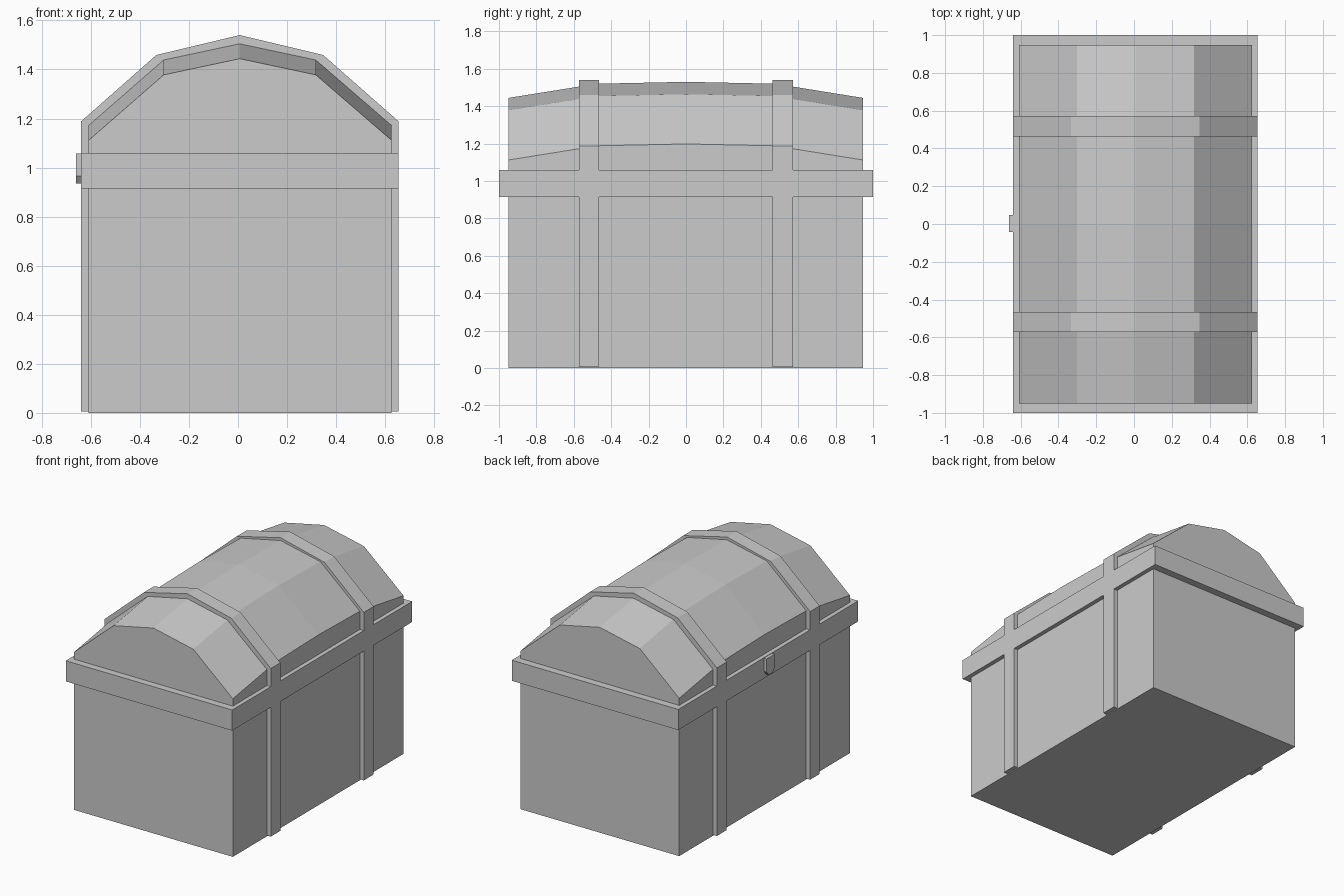
import bpy, bmesh

old = bpy.data.objects.get("Cube")
if old:
    bpy.data.objects.remove(old, do_unlink=True)

# Single grey finish
GREY = (0.6, 0.6, 0.6, 1)
mat = bpy.data.materials.new("plain grey")
mat.diffuse_color = GREY
mat.use_nodes = True
mat.node_tree.nodes["Principled BSDF"].inputs["Base Color"].default_value = GREY


def loft(name, rings):
    """Bridge matching closed rings and cap both ends."""
    bm = bmesh.new()
    loops = [[bm.verts.new(p) for p in ring] for ring in rings]
    n = len(loops[0])
    for a, b in zip(loops, loops[1:]):
        for i in range(n):
            j = (i + 1) % n
            bm.faces.new((a[i], a[j], b[j], b[i]))
    bm.faces.new(loops[0])
    bm.faces.new(loops[-1])
    bmesh.ops.recalc_face_normals(bm, faces=bm.faces)
    mesh = bpy.data.meshes.new(name)
    bm.to_mesh(mesh)
    bm.free()
    mesh.materials.append(mat)
    obj = bpy.data.objects.new(name, mesh)
    bpy.context.collection.objects.link(obj)
    return obj


def box(name, x0, x1, y0, y1, z0, z1):
    outline = ((x0, y0), (x1, y0), (x1, y1), (x0, y1))
    return loft(name, [[(x, y, z) for x, y in outline] for z in (z0, z1)])


def arch(name, profile, base, stations):
    """Sweep an arched x-z profile along y, lifting it at each (y, lift)."""
    rings = []
    for y, lift in stations:
        ring = [(x, y, z + lift) for x, z in profile]
        rings.append([(profile[0][0], y, base)] + ring + [(profile[-1][0], y, base)])
    return loft(name, rings)


# Chest base and the two halves of the rim
box("chest_base", -0.61, 0.625, -0.95, 0.947, 0.0, 0.98)
box("base_rim", -0.64, 0.655, -1.0, 1.0, 0.915, 1.0)
box("lid_rim", -0.64, 0.655, -1.0, 1.0, 1.0, 1.06)

# Faceted lid, bowed upward in the middle of its length
lid_profile = [(-0.61, 1.11), (-0.303, 1.378), (0.007, 1.444), (0.317, 1.378), (0.625, 1.112)]
arch("lid", lid_profile, 1.02,
     [(-0.95, 0), (-0.475, 0.076), (0, 0.086), (0.475, 0.076), (0.947, 0)])

# Bands around the base and over the lid
band_profile = [(-0.64, 1.188), (-0.333, 1.459), (0.007, 1.54), (0.347, 1.459), (0.655, 1.188)]
for side, y0, y1 in (("front", -0.571, -0.465), ("back", 0.462, 0.571)):
    box(f"{side}_base_band", -0.64, 0.655, y0, y1, 0.006, 0.915)
    arch(f"{side}_lid_band", band_profile, 1.06, [(y0, 0), (y1, 0)])

# Latch plate with a tapered lower end
latch = [(-0.042, 1.057), (0.048, 1.057), (0.048, 0.965), (0.025, 0.935), (-0.019, 0.935), (-0.042, 0.965)]
loft("latch", [[(x, y, z) for y, z in latch] for x in (-0.661, -0.63)])
